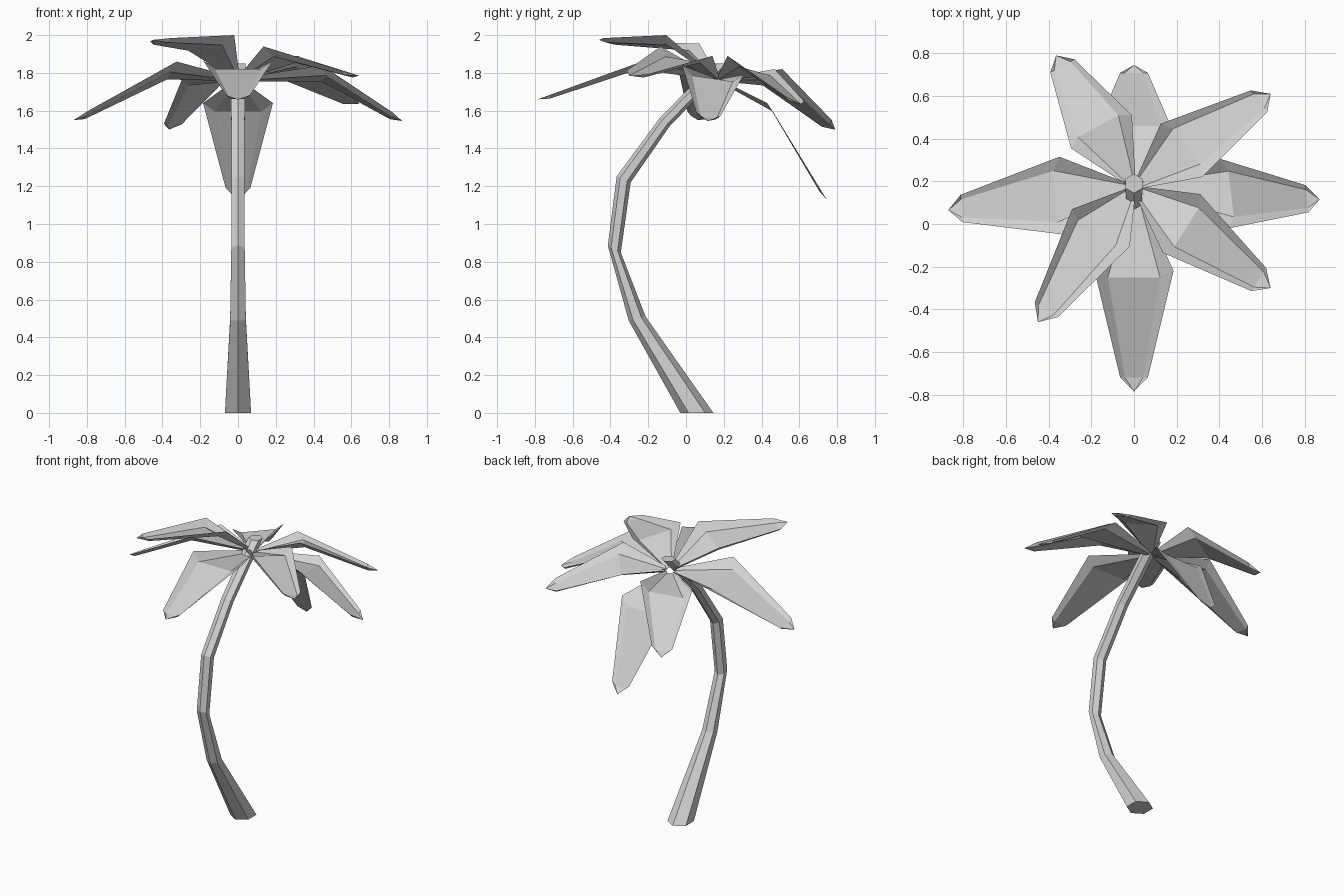
import bpy
import math
from mathutils import Vector

cube = bpy.data.objects.get("Cube")
if cube:
    bpy.data.objects.remove(cube, do_unlink=True)

# One plain grey for the whole tree
grey = bpy.data.materials.new("light_grey")
grey.use_nodes = True
colour = (0.65, 0.65, 0.65, 1)
grey.diffuse_color = colour
shader = next(n for n in grey.node_tree.nodes if n.type == "BSDF_PRINCIPLED")
shader.inputs["Base Color"].default_value = colour


def make_object(name, verts, faces):
    mesh = bpy.data.meshes.new(name)
    mesh.from_pydata([tuple(v) for v in verts], [], faces)
    mesh.materials.append(grey)
    mesh.update()
    obj = bpy.data.objects.new(name, mesh)
    bpy.context.collection.objects.link(obj)
    return obj


def bridge(first, second, count, closed):
    """Quads joining two point rows that start at the given indices."""
    faces = []
    for i in range(count if closed else count - 1):
        j = (i + 1) % count
        faces.append((first + i, first + j, second + j, second + i))
    return faces


def make_trunk(rings, sides=6):
    """Loft hexagons, each given by its front and back corner (y, z) and its radius."""
    verts, faces = [], []
    for front, back, radius in rings:
        front, back = Vector((0, *front)), Vector((0, *back))
        middle, half = (front + back) / 2, (front - back) / 2
        for i in range(sides):
            angle = math.tau * i / sides
            side = Vector((radius * math.sin(angle), 0, 0))
            verts.append(middle + half * math.cos(angle) + side)
    for k in range(len(rings) - 1):
        faces += bridge(k * sides, (k + 1) * sides, sides, True)
    last = (len(rings) - 1) * sides
    faces.append(tuple(reversed(range(sides))))
    faces.append(tuple(range(last, last + sides)))
    return make_object("trunk", verts, faces)


def channel(a, b, drop):
    """Four points across a frond: raised rims and a lower, flat middle."""
    return [a, a.lerp(b, 0.17) + drop, a.lerp(b, 0.83) + drop, b]


def make_frond(name, rim_a, rim_b, tip):
    """Folded leaf: narrow root, wide bend, tapered end and a point."""
    rim_a, rim_b, tip = Vector(rim_a), Vector(rim_b), Vector(tip)
    crown = Vector((0, 0.17, 1.77))
    bend = (rim_a + rim_b) / 2
    across = (rim_b - rim_a).normalized()
    outward = Vector((bend.x, bend.y - crown.y, 0)).normalized()
    down = Vector((0, 0, -1))

    root = crown + (bend - crown).normalized() * 0.03
    end = tip + (bend - tip).normalized() * 0.07
    verts = channel(root - across * 0.025, root + across * 0.025, down * 0.015)
    verts += channel(rim_a, rim_b, outward * 0.03 + down * 0.045)
    verts += channel(end - across * 0.065, end + across * 0.065, down * 0.02)
    verts.append(tip)

    faces = bridge(0, 4, 4, False) + bridge(4, 8, 4, False)
    faces += [(8 + i, 9 + i, 12) for i in range(3)]
    return make_object(name, verts, faces)


# Curved, tapering trunk
make_trunk([
    ((-0.03, 0), (0.145, 0), 0.08),
    ((-0.303, 0.488), (-0.214, 0.51), 0.048),
    ((-0.414, 0.886), (-0.345, 0.849), 0.041),
    ((-0.367, 1.252), (-0.293, 1.22), 0.041),
    ((-0.14, 1.56), (-0.087, 1.517), 0.041),
    ((0.145, 1.85), (0.235, 1.85), 0.045),
])

# Crown of fronds: the two rim corners at the bend, then the tip
fronds = {
    "left_frond": ((0.445, -0.02, 1.84), (0.405, 0.305, 1.79), (0.87, 0.115, 1.545)),
    "left_back_frond": ((0.32, 0.22, 1.89), (0.125, 0.47, 1.82), (0.64, 0.61, 1.635)),
    "back_frond": ((0.185, 0.43, 1.64), (-0.185, 0.43, 1.64), (0, 0.745, 1.13)),
    "right_back_frond": ((-0.01, 0.51, 1.82), (-0.295, 0.355, 1.77), (-0.365, 0.79, 1.5)),
    "right_frond": ((-0.35, 0.315, 1.8), (-0.325, -0.05, 1.86), (-0.87, 0.065, 1.55)),
    "right_front_frond": ((-0.29, 0.07, 1.955), (-0.02, -0.105, 2), (-0.45, -0.46, 1.975)),
    "front_frond": ((-0.185, -0.22, 1.865), (0.185, -0.22, 1.865), (0, -0.785, 1.66)),
    "left_front_frond": ((0.135, -0.135, 1.94), (0.31, 0.14, 1.89), (0.64, -0.3, 1.785)),
}
for name, corners in fronds.items():
    make_frond(name, *corners)
